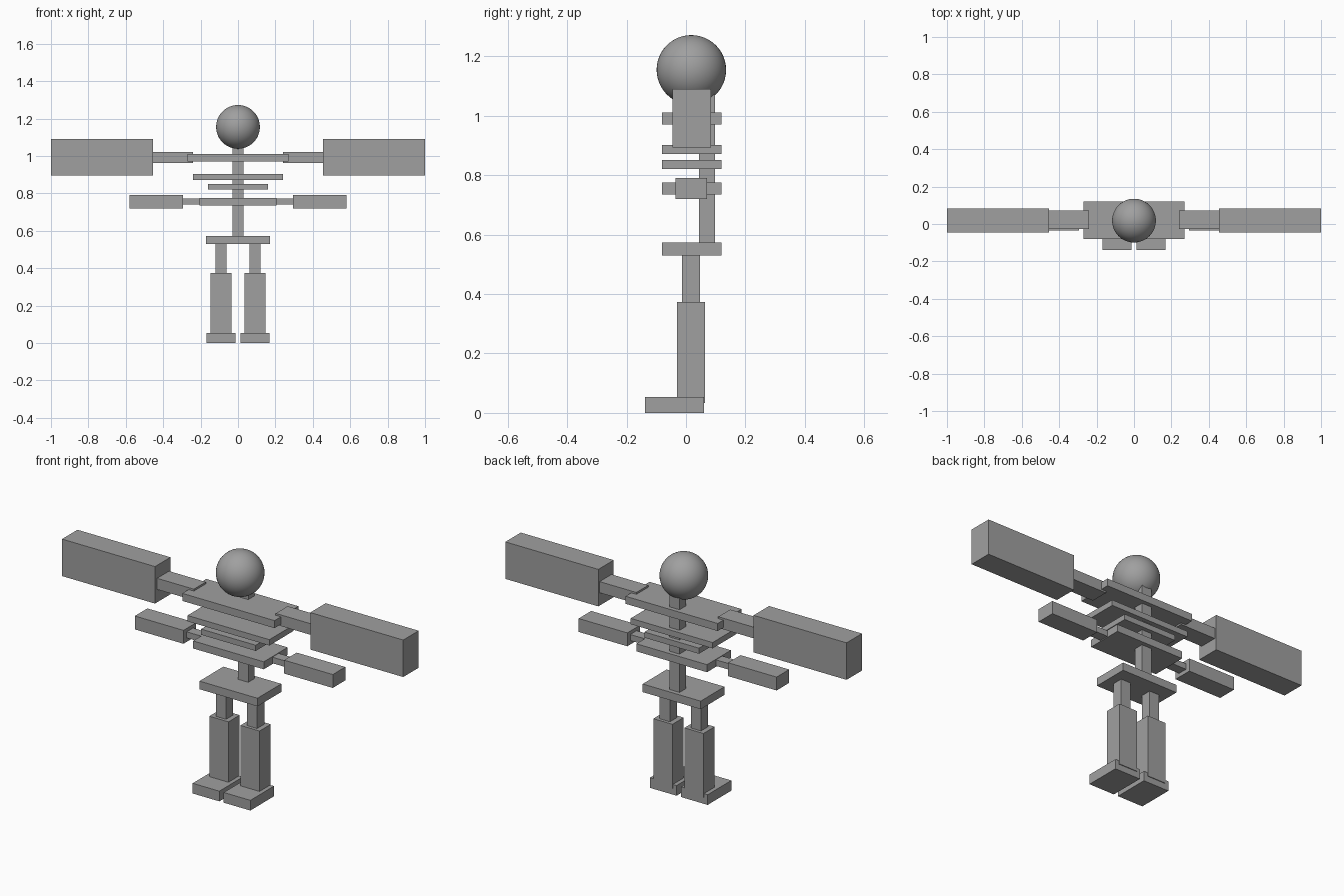
import bpy
import math

cube = bpy.data.objects.get("Cube")
if cube:
    bpy.data.objects.remove(cube, do_unlink=True)

# Single grey used on the whole figure
grey = bpy.data.materials.new("mid_grey")
grey.use_nodes = True
colour = (0.35, 0.35, 0.35, 1)
grey.diffuse_color = colour
grey.node_tree.nodes["Principled BSDF"].inputs["Base Color"].default_value = colour


def box(name, x, y, z):
    """Add a box from its (low, high) range on each axis."""
    spans = (x, y, z)
    bpy.ops.mesh.primitive_cube_add(size=1, location=[(a + b) / 2 for a, b in spans])
    part = bpy.context.object
    part.name = name
    part.scale = [b - a for a, b in spans]
    bpy.ops.object.transform_apply(location=False, rotation=False, scale=True)
    part.data.materials.append(grey)


def plate(name, half_width, z):
    """Add a centred body plate; all plates share one depth."""
    box(name, (-half_width, half_width), (-0.08, 0.12), z)


def pair(name, x, y, z):
    """Add a box on the left (+x) and its mirror on the right."""
    box("left_" + name, x, y, z)
    box("right_" + name, (-x[1], -x[0]), y, z)


# Head
bpy.ops.mesh.primitive_uv_sphere_add(segments=48, ring_count=24, radius=0.117,
                                     location=(0, 0.018, 1.155))
head = bpy.context.object
head.name = "head"
head.data.materials.append(grey)
bpy.ops.object.shade_smooth_by_angle(angle=math.radians(30))

# Spine and the plates stacked along it
box("spine", (-0.03, 0.03), (0.043, 0.097), (0.55, 1.1))
plate("shoulder_plate", 0.27, (0.971, 1.011))
plate("chest_plate", 0.24, (0.871, 0.902))
plate("rib_plate", 0.16, (0.821, 0.851))
plate("waist_plate", 0.207, (0.736, 0.776))
plate("hip_plate", 0.17, (0.53, 0.573))

# Large upper arms
pair("upper_arm", (0.24, 0.47), (-0.027, 0.073), (0.962, 1.021))
pair("forearm", (0.455, 1.0), (-0.045, 0.084), (0.894, 1.09))

# Small lower arms
pair("lower_arm_link", (0.195, 0.3), (-0.008, 0.045), (0.741, 0.773))
pair("lower_arm", (0.295, 0.58), (-0.035, 0.07), (0.72, 0.791))

# Legs and feet
pair("thigh", (0.061, 0.121), (-0.013, 0.047), (0.36, 0.54))
pair("shin", (0.035, 0.147), (-0.03, 0.064), (0.034, 0.374))
pair("foot", (0.013, 0.169), (-0.138, 0.06), (0, 0.054))
